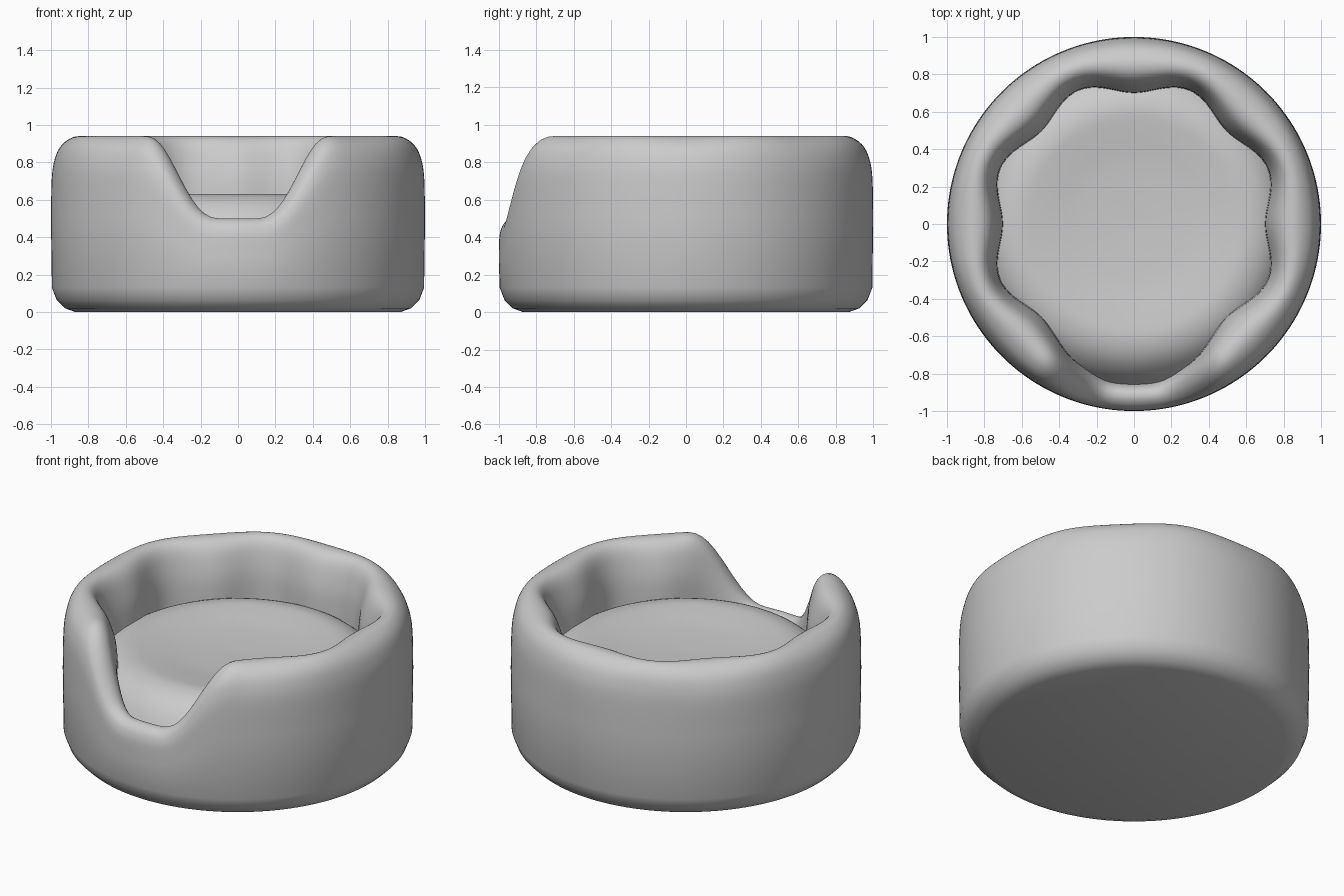
import bpy, bmesh, math

if "Cube" in bpy.data.objects:
    bpy.data.objects.remove(bpy.data.objects["Cube"], do_unlink=True)

fabric = bpy.data.materials.new("soft_grey_fabric")
fabric.use_nodes = True
grey = (0.6, 0.6, 0.6, 1)
fabric.diffuse_color = grey
fabric.node_tree.nodes["Principled BSDF"].inputs["Base Color"].default_value = grey

SEGMENTS = 160


def loft(name, section):
    """Sweep section(angle) -> [(radius, z), ...] around z and cap open ends."""
    bm = bmesh.new()
    rings = []
    for i in range(SEGMENTS):
        a = 2 * math.pi * i / SEGMENTS
        rings.append([bm.verts.new((r * math.cos(a), r * math.sin(a), z))
                      for r, z in section(a)])
    for i, ring in enumerate(rings):
        after = rings[(i + 1) % SEGMENTS]
        for j in range(len(ring) - 1):
            bm.faces.new((ring[j], after[j], after[j + 1], ring[j + 1]))
    bmesh.ops.remove_doubles(bm, verts=bm.verts, dist=1e-5)
    bmesh.ops.recalc_face_normals(bm, faces=bm.faces)
    mesh = bpy.data.meshes.new(name)
    bm.to_mesh(mesh)
    bm.free()
    mesh.materials.append(fabric)
    obj = bpy.data.objects.new(name, mesh)
    bpy.context.collection.objects.link(obj)
    bpy.ops.object.select_all(action='DESELECT')
    obj.select_set(True)
    bpy.context.view_layer.objects.active = obj
    bpy.ops.object.shade_smooth_by_angle(angle=math.radians(50))
    return obj


def smooth(points, steps=4):
    """Catmull-Rom curve through the profile points."""
    p = [points[0]] + points + [points[-1]]
    out = []
    for k in range(1, len(p) - 2):
        for s in range(steps):
            t = s / steps
            out.append(tuple(
                0.5 * (2 * b + (c - a) * t + (2 * a - 5 * b + 4 * c - d) * t * t
                       + (3 * b - a - 3 * c + d) * t ** 3)
                for a, b, c, d in zip(p[k - 1], p[k], p[k + 1], p[k + 2])))
    return out + [points[-1]]


# Rounded base, then the padded rim as (share of wall width, drop below crest)
BASE = [(0, 0), (0.87, 0), (0.925, 0.02), (0.97, 0.065), (0.995, 0.13)]
RIM = smooth([(1, 0.44), (0.985, 0.22), (0.93, 0.12), (0.83, 0.055), (0.67, 0.014),
              (0.5, 0), (0.33, 0.015), (0.2, 0.06), (0.1, 0.14), (0.03, 0.24), (0, 0.4)])


def wall_section(a):
    # The front entrance lowers and thins the wall
    off = abs((math.degrees(a) - 270 + 180) % 360 - 180)
    u = min(max((off - 5) / 31, 0), 1)
    full = u ** 3 * (u * (6 * u - 15) + 10)
    crest = 0.5 + 0.44 * full
    squash = 0.5 + 0.5 * full
    # Eight soft bulges line the inside
    inner = (0.735 - 0.037 * math.cos(8 * a)) * full + 0.84 * (1 - full)
    return BASE + [(inner + (1 - inner) * w, crest - d * squash) for w, d in RIM]


loft("bed_wall", wall_section)

# Pillow with a shallow dip and a rolled edge
PILLOW = smooth([(0, 0.59), (0.3, 0.6), (0.5, 0.622), (0.62, 0.63),
                 (0.72, 0.6), (0.8, 0.53), (0.86, 0.43)])
loft("cushion", lambda a: PILLOW)
